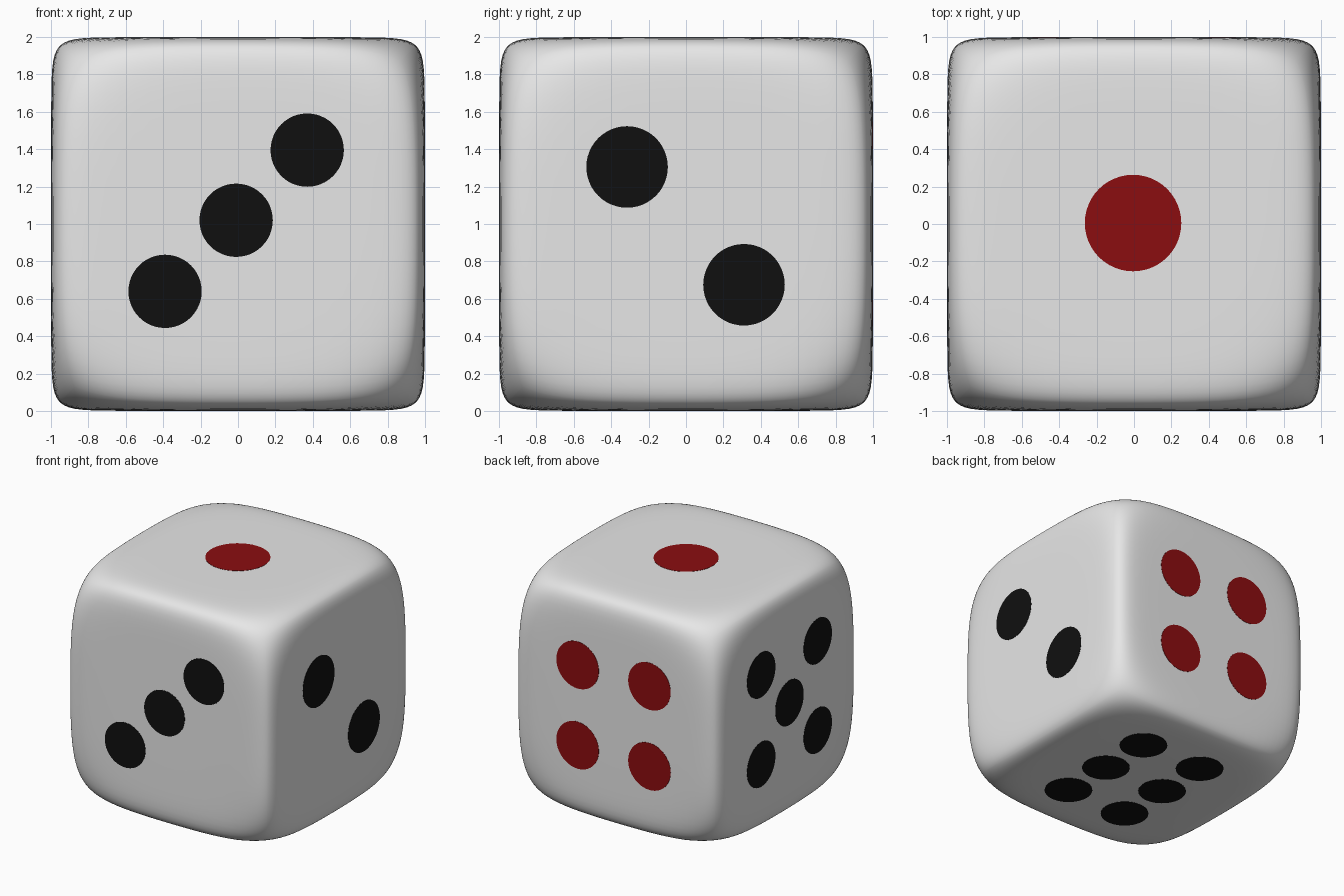
import bpy, bmesh, math
from mathutils import Vector, Matrix

if "Cube" in bpy.data.objects:
    bpy.data.objects.remove(bpy.data.objects["Cube"])


def material(name, rgb):
    m = bpy.data.materials.new(name)
    m.diffuse_color = (*rgb, 1)
    m.use_nodes = True
    m.node_tree.nodes["Principled BSDF"].inputs["Base Color"].default_value = m.diffuse_color
    return m


WHITE = material("ivory_white", (0.8, 0.8, 0.8))
BLACK = material("black", (0.005, 0.005, 0.005))
RED = material("dark_red", (0.26, 0.004, 0.005))
CENTRE = Vector((0, 0, 1))


def add_object(name, bm, mat, smooth):
    me = bpy.data.meshes.new(name)
    bmesh.ops.recalc_face_normals(bm, faces=bm.faces[:])
    for f in bm.faces:
        f.smooth = smooth
    bm.to_mesh(me)
    bm.free()
    me.materials.append(mat)
    ob = bpy.data.objects.new(name, me)
    ob.location = CENTRE
    bpy.context.collection.objects.link(ob)
    return ob


# Body: cube with tight round edges, its corners softened by a sphere
def on_surface(d):
    lo, hi = 0.0, 2.0
    for _ in range(30):
        t = (lo + hi) / 2
        p = d * t
        inside = sum(abs(c) ** 16 for c in p) + (p.length / 1.537) ** 20 < 1
        lo, hi = (t, hi) if inside else (lo, t)
    return d * lo


bm = bmesh.new()
bmesh.ops.create_cube(bm, size=2)
bmesh.ops.subdivide_edges(bm, edges=bm.edges[:], cuts=31, use_grid_fill=True)
for v in bm.verts:
    # crowd the grid towards the edges, then push it onto the rounded shape
    d = Vector([math.sin(c * math.pi / 2) for c in v.co])
    v.co = on_surface(d) * 0.999
add_object("die_body", bm, WHITE, True)


# Pips: thin discs set in each face, placed by the two in-face coordinates
def pips(name, axis, side, radius, spots, mat):
    normal = Vector((0, 0, 0))
    normal[axis] = side
    rot = normal.to_track_quat('Z', 'Y').to_matrix().to_4x4()
    others = [i for i in range(3) if i != axis]
    bm = bmesh.new()
    for spot in spots:
        pos = normal * 0.997
        pos[others[0]], pos[others[1]] = spot
        bmesh.ops.create_cone(bm, cap_ends=True, segments=48, radius1=radius,
                              radius2=radius, depth=0.008,
                              matrix=Matrix.Translation(pos) @ rot)
    add_object(name, bm, mat, False)


def corners(a, b):
    return [(i * a, j * b) for i in (-1, 1) for j in (-1, 1)]


pips("top_pip_one", 2, 1, 0.258, [(-0.005, 0.005)], RED)
pips("right_pips_two", 0, 1, 0.218, [(-0.315, 0.305), (0.31, -0.325)], BLACK)
pips("front_pips_three", 1, -1, 0.196,
     [(-0.39, -0.36), (-0.01, 0.02), (0.37, 0.395)], BLACK)
pips("back_pips_four", 1, 1, 0.205, corners(0.347, 0.35), RED)
pips("left_pips_five", 0, -1, 0.195, corners(0.39, 0.39) + [(0, 0)], BLACK)
pips("bottom_pips_six", 2, -1, 0.192,
     corners(0.295, 0.47) + [(-0.295, 0), (0.295, 0)], BLACK)
